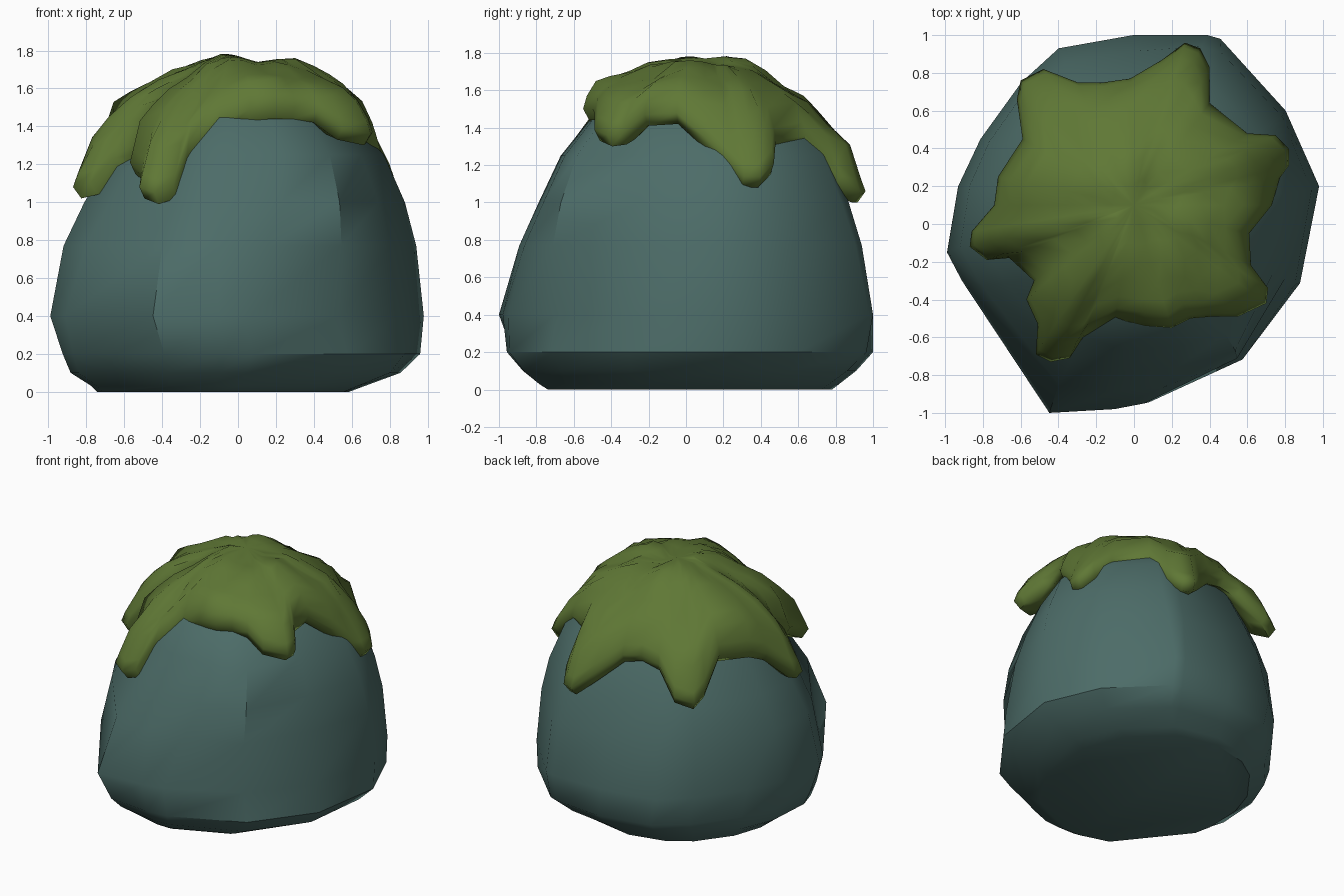
import bpy, bmesh, math
from mathutils import Vector, noise

cube = bpy.data.objects.get("Cube")
if cube:
    bpy.data.objects.remove(cube, do_unlink=True)


def make_material(name, color):
    mat = bpy.data.materials.new(name)
    mat.use_nodes = True
    mat.diffuse_color = color
    mat.node_tree.nodes["Principled BSDF"].inputs["Base Color"].default_value = color
    return mat


def loft(bm, rings, end_point):
    """Skin a list of closed rings and close the last one to a point."""
    rows = [[bm.verts.new(p) for p in ring] for ring in rings]
    count = len(rows[0])
    for low, high in zip(rows, rows[1:]):
        for i in range(count):
            j = (i + 1) % count
            bm.faces.new((low[i], low[j], high[j], high[i]))
    tip = bm.verts.new(end_point)
    for i in range(count):
        bm.faces.new((rows[-1][i], rows[-1][(i + 1) % count], tip))
    bm.faces.new(rows[0])


def add_object(name, bm, mat, angle):
    mesh = bpy.data.meshes.new(name)
    bmesh.ops.recalc_face_normals(bm, faces=bm.faces)
    bm.to_mesh(mesh)
    bm.free()
    obj = bpy.data.objects.new(name, mesh)
    bpy.context.collection.objects.link(obj)
    mesh.materials.append(mat)
    bpy.ops.object.select_all(action="DESELECT")
    obj.select_set(True)
    bpy.context.view_layer.objects.active = obj
    bpy.ops.object.shade_smooth_by_angle(angle=math.radians(angle))


stone = make_material("blue grey stone", (0.073, 0.15, 0.138, 1))
green = make_material("moss green", (0.115, 0.187, 0.036, 1))

# Boulder: two outlines, blended with height and fitted to the extents of each level
base_outline = [(-.45, -1), (-.1, -.98), (.06, -.95), (.55, -.7), (.87, -.32), (1, .2),
                (.82, .6), (.47, .98), (.4, 1), (0, 1), (-.4, .93), (-.6, .75),
                (-.82, .45), (-.94, .2), (-1, -.15), (-.92, -.3)]
upper_outline = [(-.43, -.9), (-.15, -1), (.25, -.97), (.6, -.88), (.83, -.35), (1, .15),
                 (.84, .6), (.5, .95), (.35, 1), (0, .95), (-.4, .9), (-.65, .75),
                 (-.85, .45), (-.95, .2), (-1, -.15), (-.83, -.45)]
# height, x range, y range
levels = [(0, -.75, .6, -.74, .78), (.03, -.78, .68, -.79, .82), (.1, -.89, .87, -.88, .91),
          (.2, -.93, .97, -.97, 1), (.4, -.99, .98, -1, 1), (.77, -.92, .94, -.9, .94),
          (1, -.81, .88, -.79, .87), (1.25, -.66, .77, -.67, .77),
          (1.45, -.5, .57, -.51, .62), (1.58, -.33, .38, -.3, .42)]
rings = []
for z, x0, x1, y0, y1 in levels:
    blend = min(max((z - .4) / .7, 0), 1)
    roundness = max(1 - z / .4, 0)
    ring = []
    for a, b in zip(base_outline, upper_outline):
        p = Vector(a).lerp(Vector(b), blend)
        p = p.lerp(p.normalized(), roundness)
        ring.append(((x0 + x1) / 2 + p.x * (x1 - x0) / 2,
                     (y0 + y1) / 2 + p.y * (y1 - y0) / 2, z))
    rings.append(ring)
bm = bmesh.new()
loft(bm, rings, (0, .1, 1.65))
add_object("boulder", bm, stone, 40)

# Moss cap: a lumpy dome whose lower rim hangs in lobes
moss_rim = [(-.52, -.69, 1.02), (-.44, -.73, .99), (-.34, -.71, 1.02), (-.27, -.6, 1.18),
            (-.1, -.5, 1.36), (.06, -.54, 1.43), (.2, -.55, 1.44), (.3, -.5, 1.44),
            (.42, -.49, 1.42), (.55, -.49, 1.33), (.7, -.42, 1.3), (.71, -.34, 1.31),
            (.62, -.22, 1.41), (.61, -.05, 1.42), (.73, .1, 1.29), (.77, .24, 1.15),
            (.82, .31, 1.08), (.82, .4, 1.08), (.75, .47, 1.15), (.6, .48, 1.27),
            (.4, .64, 1.3), (.4, .83, 1.08), (.35, .93, 1), (.27, .96, 1),
            (.15, .87, 1.1), (-.02, .77, 1.25), (-.16, .75, 1.28), (-.3, .75, 1.25),
            (-.48, .82, 1.08), (-.6, .76, 1.04), (-.62, .66, 1.1), (-.59, .45, 1.28),
            (-.72, .25, 1.27), (-.74, .1, 1.2), (-.86, -.04, 1.05), (-.87, -.12, 1.02),
            (-.78, -.19, 1.04), (-.66, -.18, 1.17), (-.53, -.3, 1.2), (-.57, -.4, 1.15),
            (-.51, -.53, 1.1)]
crown = Vector((0, .1, 1.77))


def moss_point(rim, fraction, lift):
    """A point on the dome, or on the rolled rim when a lift above its edge is given."""
    edge = Vector(rim)
    p = crown.lerp(edge, fraction)
    if lift is not None:
        p.z = edge.z + lift
        return p
    p.z = crown.z - (crown.z - edge.z - .17) * fraction ** 2.1
    out = (p - Vector((0, .1, .8))).normalized()
    return p + out * noise.noise(p * 5) * .05


# fraction of the way out and lift, from the tucked underside to the crown
profile = [(.84, .03), (.95, 0), (1, .06), (.97, .13), (.89, None), (.78, None),
           (.64, None), (.48, None), (.32, None), (.16, None)]
rings = [[moss_point(rim, fraction, lift) for rim in moss_rim] for fraction, lift in profile]
bm = bmesh.new()
loft(bm, rings, crown)
add_object("moss_cap", bm, green, 65)
